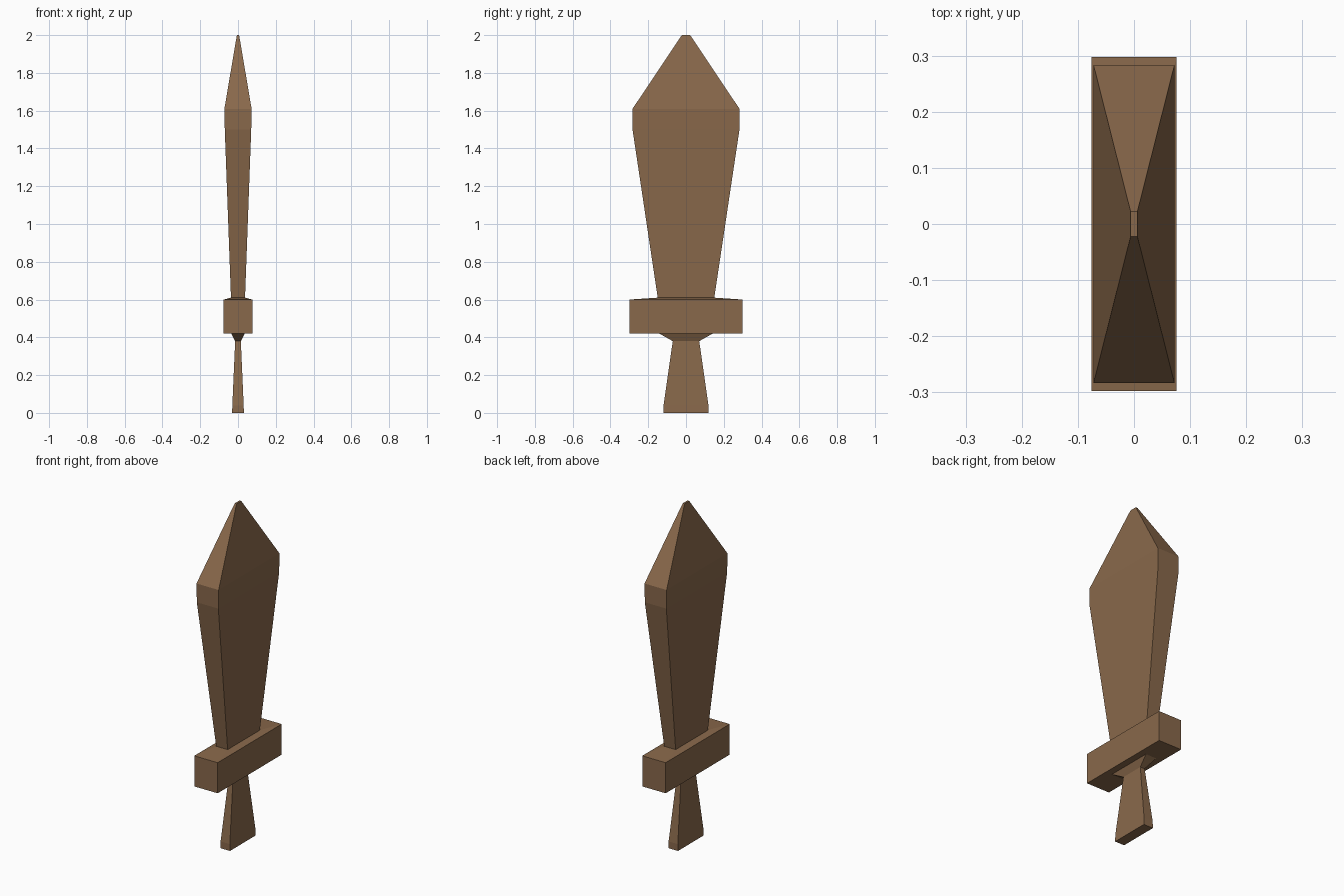
import bpy
import bmesh

if "Cube" in bpy.data.objects:
    bpy.data.objects.remove(bpy.data.objects["Cube"])

wood = bpy.data.materials.new("brown wood")
wood.diffuse_color = (0.25, 0.14, 0.07, 1)
wood.use_nodes = True
wood.node_tree.nodes["Principled BSDF"].inputs["Base Color"].default_value = wood.diffuse_color


def loft(name, sections):
    """Capped solid through rectangles given as (z, half x, half y)."""
    bm = bmesh.new()
    rings = [[bm.verts.new((sx * hx, sy * hy, z))
              for sx, sy in ((-1, -1), (1, -1), (1, 1), (-1, 1))]
             for z, hx, hy in sections]
    for low, high in zip(rings, rings[1:]):
        for i in range(4):
            j = (i + 1) % 4
            bm.faces.new((low[i], low[j], high[j], high[i]))
    bm.faces.new(rings[0][::-1])
    bm.faces.new(rings[-1])
    mesh = bpy.data.meshes.new(name)
    bm.to_mesh(mesh)
    bm.free()
    mesh.materials.append(wood)
    obj = bpy.data.objects.new(name, mesh)
    bpy.context.collection.objects.link(obj)
    return obj


# Grip: flares at the pommel and again where it meets the guard
loft("grip", [(0, 0.031, 0.119), (0.04, 0.03, 0.119),
              (0.38, 0.015, 0.07), (0.425, 0.038, 0.15)])

# Crossguard: block with a slightly sloped top
loft("crossguard", [(0.42, 0.076, 0.298), (0.60, 0.076, 0.298),
                    (0.61, 0.037, 0.15)])

# Blade: widens to the shoulder, then tapers to a blunt tip
loft("blade", [(0.605, 0.037, 0.149), (1.5, 0.07, 0.283),
               (1.61, 0.072, 0.283), (2.0, 0.006, 0.022)])
